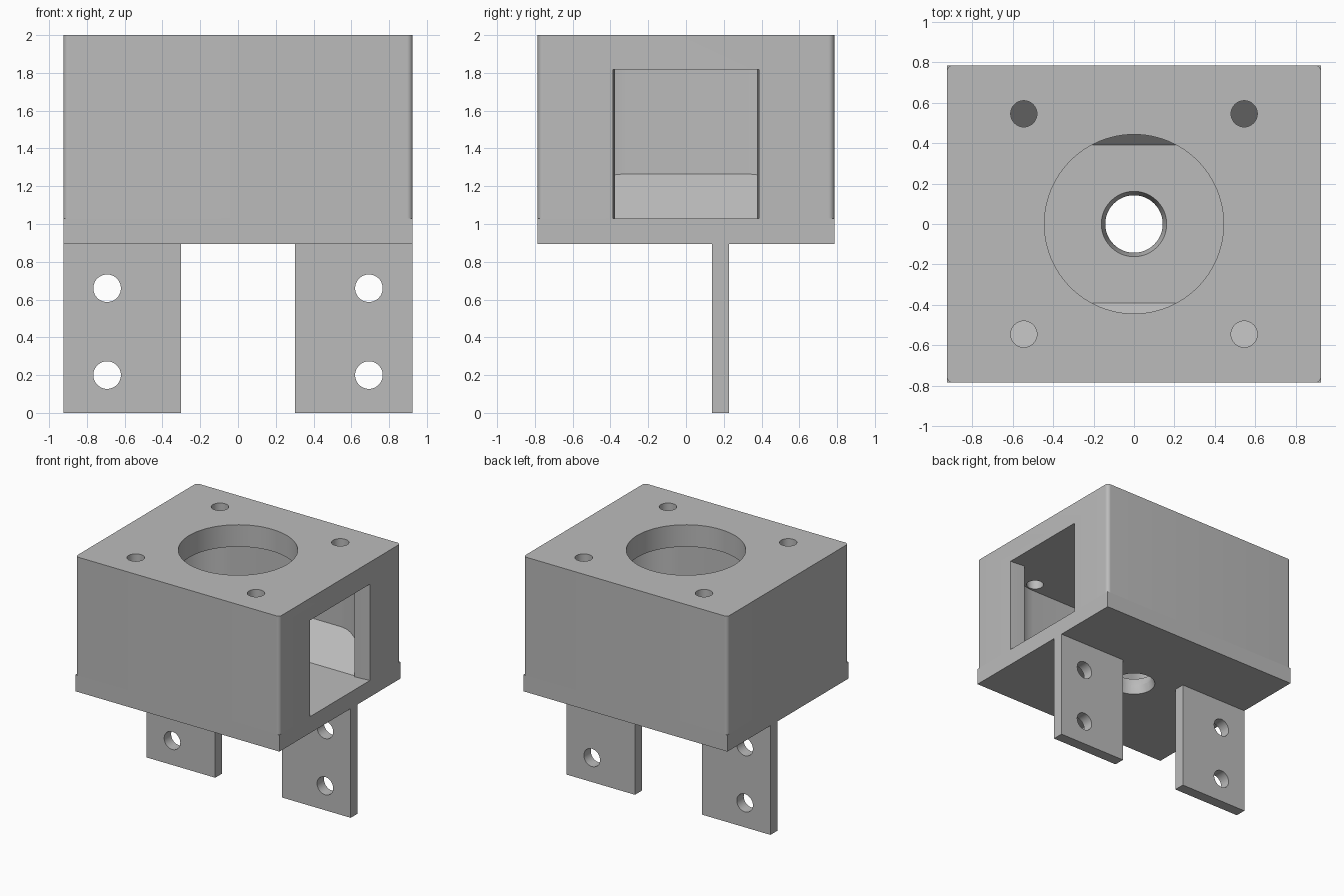
import bpy, bmesh
from math import cos, sin, pi, radians

cube = bpy.data.objects.get("Cube")
if cube:
    bpy.data.objects.remove(cube, do_unlink=True)

grey = bpy.data.materials.new("plain grey")
grey.use_nodes = True
grey.diffuse_color = (0.5, 0.5, 0.5, 1)
grey.node_tree.nodes["Principled BSDF"].inputs["Base Color"].default_value = (0.5, 0.5, 0.5, 1)


def prism(name, points, low, high, axis="z", end_scale=1.0):
    """Extrude a flat outline along an axis, optionally scaling the far end."""
    place = {"z": lambda u, v, w: (u, v, w),
             "y": lambda u, v, w: (u, w, v),
             "x": lambda u, v, w: (w, u, v)}[axis]
    bm = bmesh.new()
    a = [bm.verts.new(place(u, v, low)) for u, v in points]
    b = [bm.verts.new(place(u * end_scale, v * end_scale, high)) for u, v in points]
    bm.faces.new(a)
    bm.faces.new(b)
    for i in range(len(points)):
        j = (i + 1) % len(points)
        bm.faces.new((a[i], a[j], b[j], b[i]))
    bmesh.ops.recalc_face_normals(bm, faces=bm.faces)
    mesh = bpy.data.meshes.new(name)
    bm.to_mesh(mesh)
    bm.free()
    mesh.materials.append(grey)
    obj = bpy.data.objects.new(name, mesh)
    bpy.context.collection.objects.link(obj)
    return obj


def rect(u0, u1, v0, v1):
    return [(u0, v0), (u1, v0), (u1, v1), (u0, v1)]


def circle(u, v, r, n=48):
    return [(u + r * cos(2 * pi * i / n), v + r * sin(2 * pi * i / n)) for i in range(n)]


def rounded(hx, hy, r, n=10):
    pts = []
    for k, (sx, sy) in enumerate([(1, 1), (-1, 1), (-1, -1), (1, -1)]):
        for i in range(n + 1):
            t = (k + i / n) * pi / 2
            pts.append((sx * (hx - r) + r * cos(t), sy * (hy - r) + r * sin(t)))
    return pts


def select(obj):
    bpy.ops.object.select_all(action="DESELECT")
    obj.select_set(True)
    bpy.context.view_layer.objects.active = obj


def cut(obj, cutters):
    for c in cutters:
        c.hide_render = True
        mod = obj.modifiers.new("cut", "BOOLEAN")
        mod.operation = "DIFFERENCE"
        mod.solver = "EXACT"
        mod.object = c
        select(obj)
        bpy.ops.object.modifier_apply(modifier=mod.name)
        bpy.data.objects.remove(c, do_unlink=True)


HX, HY = 0.925, 0.785
BASE, FLOOR, CEILING, TOP = 0.895, 1.03, 1.82, 2.0

# Housing: rounded block with inner cavity, side window and top openings
housing = prism("housing", rounded(HX, HY, 0.03), FLOOR, TOP)
window = [(0.7, -0.375), (0.8, -0.375), (1.0, -0.395), (1.0, 0.395), (0.8, 0.375), (0.7, 0.375)]
cut(housing, [
    prism("cavity_cutter", rounded(0.8, 0.625, 0.3), 0.95, CEILING),
    prism("window_cutter", window, 0.95, CEILING - 0.001),
    prism("bore_cutter", circle(0, 0, 0.443, 96), 1.7, 2.1),
] + [prism("bolt_cutter", circle(x, y, 0.065), 1.7, 2.1)
     for x in (-0.545, 0.545) for y in (-0.545, 0.545)])

# Base plate with a shaft hole that narrows at mid height
base_plate = prism("base_plate", rect(-HX, HX, -HY, HY), BASE, FLOOR)
middle = (BASE + FLOOR) / 2
cut(base_plate, [
    prism("shaft_cutter", circle(0, 0, 0.142), 0.8, 1.1),
    prism("upper_taper_cutter", circle(0, 0, 0.142), middle, FLOOR + 0.001, end_scale=1.14),
    prism("lower_taper_cutter", circle(0, 0, 0.162), BASE - 0.001, middle, end_scale=0.876),
])

# Sloped ledges along the cavity floor
for side, name in ((1, "back_ledge"), (-1, "front_ledge")):
    slope = [(side * 0.39, FLOOR), (side * 0.66, FLOOR), (side * 0.66, 1.265), (side * 0.625, 1.265)]
    prism(name, slope, -0.8, 0.8, axis="x")
prism("end_ledge", [(-0.565, FLOOR), (-0.83, FLOOR), (-0.83, 1.265), (-0.8, 1.265)],
      -0.6, 0.6, axis="y")

# Mounting legs with two bolt holes each
for side, name in ((1, "left_leg"), (-1, "right_leg")):
    leg = prism(name, rect(side * 0.303, side * HX, 0, BASE), 0.138, 0.228, axis="y")
    cut(leg, [prism("leg_hole_cutter", circle(side * 0.693, z, 0.073), 0, 0.4, axis="y")
              for z in (0.2, 0.66)])

# Smooth round walls while keeping edges crisp
for obj in bpy.context.scene.objects:
    if obj.type == "MESH":
        select(obj)
        bpy.ops.object.shade_smooth_by_angle(angle=radians(25))
